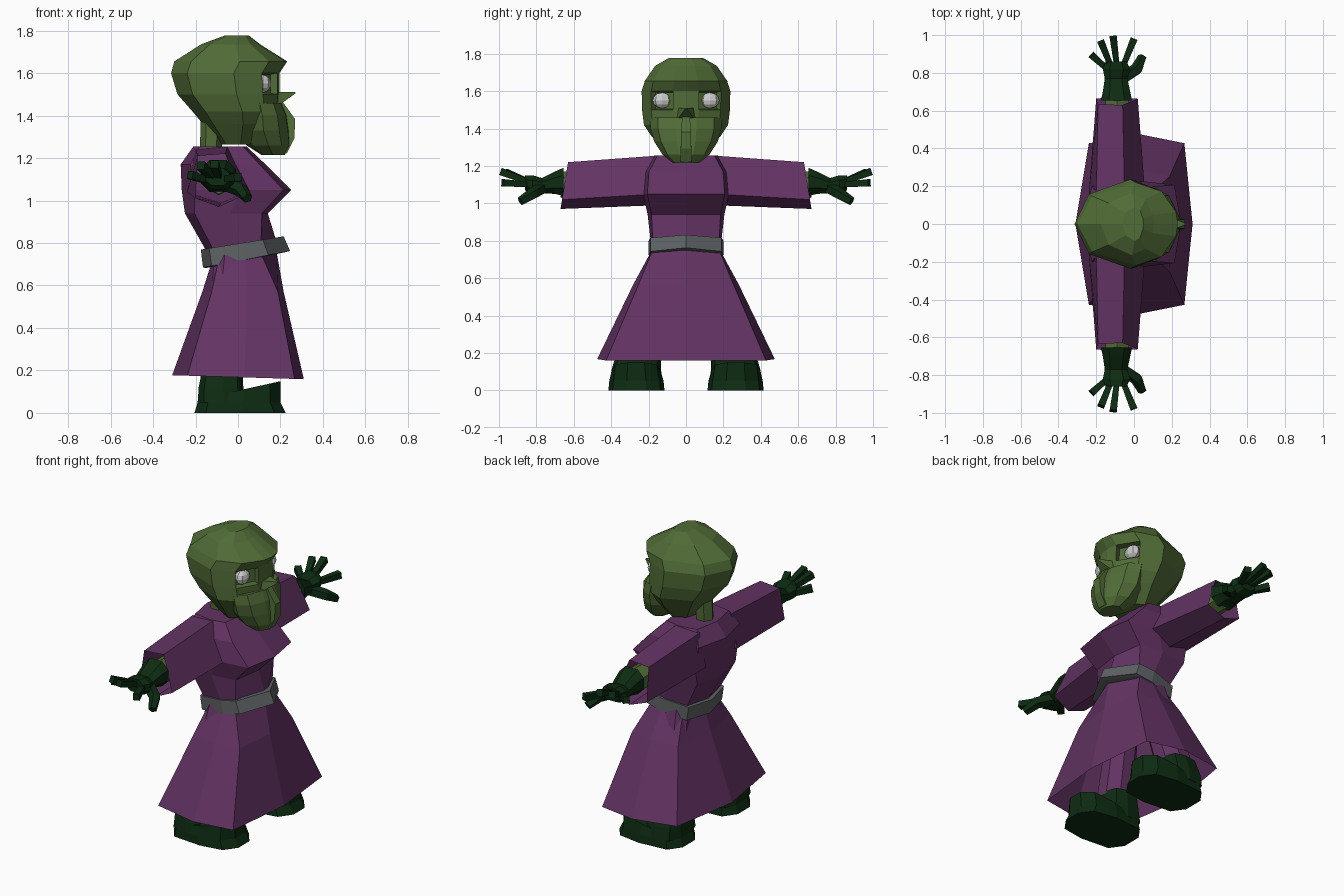
import bpy, bmesh, math
from mathutils import Vector

if "Cube" in bpy.data.objects:
    bpy.data.objects.remove(bpy.data.objects["Cube"])


def material(name, rgb):
    m = bpy.data.materials.new(name)
    m.diffuse_color = (*rgb, 1)
    m.use_nodes = True
    m.node_tree.nodes["Principled BSDF"].inputs["Base Color"].default_value = m.diffuse_color
    return m


PURPLE = material("purple cloth", (0.125, 0.033, 0.125))
GREEN = material("green skin", (0.082, 0.150, 0.038))
DARK = material("dark green leather", (0.004, 0.024, 0.006))
GREY = material("grey belt", (0.115, 0.125, 0.13))
WHITE = material("eye white", (0.6, 0.6, 0.6))


def finish(name, bm, mat, mirror=False):
    bmesh.ops.recalc_face_normals(bm, faces=bm.faces)
    me = bpy.data.meshes.new(name)
    bm.to_mesh(me)
    bm.free()
    me.materials.append(mat)
    ob = bpy.data.objects.new(name, me)
    bpy.context.collection.objects.link(ob)
    if mirror:
        mod = ob.modifiers.new("mirror", 'MIRROR')
        mod.use_axis = (False, True, False)
        mod.use_mirror_merge = False
    return ob


def loft(sections, caps=(True, True)):
    bm = bmesh.new()
    loops = [[bm.verts.new(p) for p in s] for s in sections]
    for a, b in zip(loops, loops[1:]):
        n = len(a)
        for i in range(n):
            bm.faces.new((a[i], a[(i + 1) % n], b[(i + 1) % n], b[i]))
    if caps[0]:
        bm.faces.new(loops[0])
    if caps[1]:
        bm.faces.new(loops[-1])
    return bm


# half outlines from front (x=1) to back (x=-1), mirrored over y
BODY = [(1, 0), (.86, .9), (.1, 1), (-.77, .9), (-1, 0)]
WAIST = [(1, 0), (.5, .95), (0, 1), (-.8, .85), (-1, 0)]
HEAD = [(math.cos(math.radians(t)), math.sin(math.radians(t))) for t in (0, 17, 52, 90, 138, 180)]
FOOT = [(1, .35), (.75, .85), (.1, 1), (-.75, .9), (-1, .4)]


def ring(shape, z, xb, xf, hw, tilt=0, cy=0, split=.5):
    mid = xb + split * (xf - xb)
    half = [(mid + f * ((xf - mid) if f > 0 else (mid - xb)), hw * g) for f, g in shape]
    pts = half + [(x, -y) for x, y in reversed(half) if abs(y) > 1e-6]
    return [(x, y + cy, z + tilt * x) for x, y in pts]


def tube(name, pts, radii, sides, mat, mirror=True, flat=1):
    pts = [Vector(p) for p in pts]
    secs = []
    for i, (p, r) in enumerate(zip(pts, radii)):
        d = (pts[min(i + 1, len(pts) - 1)] - pts[max(i - 1, 0)]).normalized()
        up = Vector((1, 0, 0)) if abs(d.z) > .8 else Vector((0, 0, 1))
        u = d.cross(up).normalized()
        v = u.cross(d)
        ang = [2 * math.pi * (k + .5) / sides for k in range(sides)]
        secs.append([p + u * r * math.cos(a) + v * r * flat * math.sin(a) for a in ang])
    return finish(name, loft(secs), mat, mirror)


# robe: open skirt, torso with flaring mantle
finish("skirt", loft([
    ring(BODY, .168, -.31, .31, .475, -.03),
    ring(BODY, .57, -.168, .215, .28),
    ring(WAIST, .74, -.12, .18, .185, .15)], (False, False)), PURPLE)
finish("torso", loft([
    ring(WAIST, .76, -.14, .19, .185, .1),
    ring(BODY, .94, -.25, .14, .205),
    ring(BODY, 1.05, -.265, .25, .23),
    ring(BODY, 1.17, -.27, .13, .22),
    ring(BODY, 1.255, -.21, .04, .17)]), PURPLE)
finish("belt", loft([
    ring(WAIST, .712, -.15, .215, .19, .2),
    ring(WAIST, .716, -.165, .245, .2, .19),
    ring(WAIST, .797, -.175, .215, .2, .16),
    ring(WAIST, .797, -.15, .19, .185, .16)]), GREY)

# sleeves with slanted open cuffs
inner = [(-.2, 1.24), (-.05, 1.255), (.06, 1.05), (-.08, .99), (-.24, 1.04)]
outer = [(-.19, 1.21), (-.06, 1.22), (.02, 1.02), (-.09, .97), (-.2, 1.01)]
finish("sleeve", loft([
    [(x, .15, z) for x, z in inner],
    [(x, .65 - (z - 1.1) * .16, z) for x, z in outer]], (True, False)), PURPLE, True)
tube("forearm", [(-.09, .5, 1.1), (-.09, .67, 1.1)], [.075, .07], 6, GREEN)


# gloves
def hand_ring(y, x0, x1, z0, z1):
    cx, cz, rx, rz = (x0 + x1) / 2, (z0 + z1) / 2, (x1 - x0) / 2, (z1 - z0) / 2
    return [(cx + rx * a, y, cz + rz * b) for a, b in
            [(1, .45), (.5, 1), (-.5, 1), (-1, .45), (-1, -.45), (-.5, -1), (.5, -1), (1, -.45)]]


finish("glove_palm", loft([
    hand_ring(.655, -.175, -.01, 1.04, 1.19),
    hand_ring(.70, -.165, -.02, 1.05, 1.17),
    hand_ring(.77, -.155, -.035, 1.055, 1.135),
    hand_ring(.82, -.165, -.02, 1.05, 1.15),
    hand_ring(.86, -.15, -.04, 1.07, 1.15)]), DARK, True)
fingers = [((-.13, .81, 1.09), (-.225, .895, 1.12)), ((-.12, .83, 1.11), (-.175, .965, 1.165)),
           ((-.09, .83, 1.11), (-.11, .99, 1.17)), ((-.06, .83, 1.10), (0, .98, 1.11))]
for i, (a, b) in enumerate(fingers):
    tube(f"glove_finger_{i + 1}", [a, b], [.02, .027], 4, DARK)
tube("glove_thumb", [(-.06, .77, 1.08), (.015, .82, 1.05), (.045, .885, 1.01)],
     [.035, .034, .024], 5, DARK)

# legs and boots
tube("leg", [(-.08, .27, .15), (-.03, .11, .72)], [.105, .085], 8, PURPLE)
finish("boot_foot", loft([
    ring(FOOT, 0, -.205, .225, .15, 0, .265),
    ring(FOOT, .05, -.19, .2, .145, 0, .265),
    ring(FOOT, .105, -.185, .2, .13, .22, .267)]), DARK, True)
finish("boot_shaft", loft([
    ring(FOOT, .05, -.19, .04, .14, 0, .265),
    ring(FOOT, .12, -.185, .025, .13, 0, .265),
    ring(FOOT, .22, -.165, .02, .115, 0, .25)]), DARK, True)

# head with inset eye sockets
tube("neck", [(-.13, 0, 1.2), (-.12, 0, 1.42)], [.05, .055], 6, GREEN, False)
head_rings = [(1.265, -.08, .08, .11), (1.36, -.165, .16, .185), (1.42, -.215, .19, .225),
              (1.50, -.285, .195, .235), (1.60, -.315, .195, .237), (1.655, -.30, .232, .22),
              (1.735, -.175, .105, .165), (1.778, -.06, .05, .09)]
bm = loft([ring(HEAD, *r, split=.58) for r in head_rings])
bmesh.ops.recalc_face_normals(bm, faces=bm.faces)
sockets = [f for f in bm.faces if 1.52 < f.calc_center_median().z < 1.58
           and f.calc_center_median().x > .1 and .08 < abs(f.calc_center_median().y) < .18]
bmesh.ops.inset_individual(bm, faces=sockets, thickness=.008, depth=-.035)
finish("head", bm, GREEN)

# eyes
bm = bmesh.new()
bmesh.ops.create_uvsphere(bm, u_segments=8, v_segments=6, radius=.047)
for v in bm.verts:
    v.co = Vector((v.co.x * .8 + .118, v.co.y * 1.1 + .127, v.co.z * .9 + 1.55))
finish("eye", bm, WHITE, True)

# lower face: jaw, pointed nose and lip ridge
finish("jaw", loft([
    ring(HEAD, 1.215, .11, .22, .07),
    ring(HEAD, 1.26, .04, .245, .125),
    ring(HEAD, 1.33, .0, .24, .17),
    ring(HEAD, 1.40, .0, .23, .19),
    ring(HEAD, 1.46, .0, .205, .19)]), GREEN)
tube("nose", [(.14, 0, 1.465), (.27, 0, 1.508)], [.095, .006], 4, GREEN, False, .7)
tube("lip_ridge", [(.195, 0, 1.45), (.245, 0, 1.375), (.238, 0, 1.30), (.205, 0, 1.235)],
     [.03, .036, .04, .04], 4, GREEN, False)
